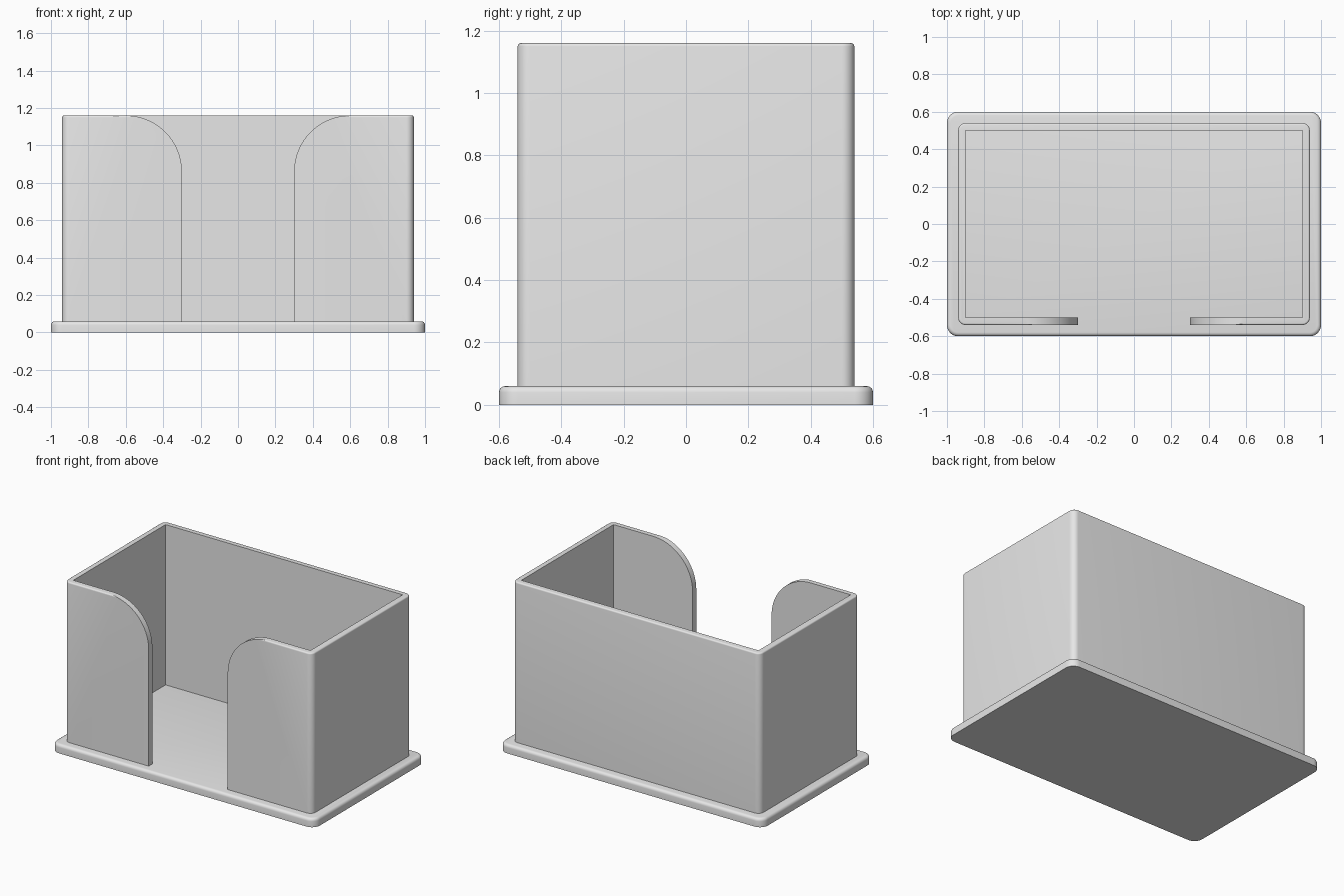
import bpy, bmesh, math

if "Cube" in bpy.data.objects:
    bpy.data.objects.remove(bpy.data.objects["Cube"], do_unlink=True)

grey = bpy.data.materials.new("light grey plastic")
grey.use_nodes = True
COLOUR = (0.8, 0.8, 0.8, 1)
grey.diffuse_color = COLOUR
grey.node_tree.nodes["Principled BSDF"].inputs["Base Color"].default_value = COLOUR


def make_object(name, bm):
    bmesh.ops.recalc_face_normals(bm, faces=bm.faces)
    mesh = bpy.data.meshes.new(name)
    bm.to_mesh(mesh)
    bm.free()
    mesh.materials.append(grey)
    obj = bpy.data.objects.new(name, mesh)
    bpy.context.collection.objects.link(obj)
    return obj


def prism(points, offset):
    """Extrude a closed outline of 3D points along an offset."""
    bm = bmesh.new()
    face = bm.faces.new([bm.verts.new(p) for p in points])
    side = bmesh.ops.extrude_face_region(bm, geom=[face])
    verts = [v for v in side["geom"] if isinstance(v, bmesh.types.BMVert)]
    bmesh.ops.translate(bm, verts=verts, vec=offset)
    return bm


def arc(cx, cy, radius, start, end, steps):
    angles = [math.radians(start + (end - start) * i / steps) for i in range(steps + 1)]
    return [(cx + radius * math.cos(a), cy + radius * math.sin(a)) for a in angles]


def rounded_slab(name, hx, hy, low, high, corner, edge):
    """Slab with round vertical corners and a rounded top edge."""
    outline = []
    for i, (sx, sy) in enumerate([(1, 1), (-1, 1), (-1, -1), (1, -1)]):
        outline += arc(sx * (hx - corner), sy * (hy - corner), corner, 90 * i, 90 * i + 90, 8)
    bm = prism([(x, y, low) for x, y in outline], (0, 0, high - low))
    rim = [e for e in bm.edges if all(abs(v.co.z - high) < 1e-5 for v in e.verts)]
    bmesh.ops.bevel(bm, geom=rim, offset=edge, segments=4, profile=0.5, affect='EDGES')
    return make_object(name, bm)


def cut(target, cutter):
    cutter.hide_render = True
    mod = target.modifiers.new("cut", 'BOOLEAN')
    mod.operation = 'DIFFERENCE'
    mod.solver = 'EXACT'
    mod.object = cutter
    bpy.context.view_layer.objects.active = target
    bpy.ops.object.modifier_apply(modifier=mod.name)
    bpy.data.objects.remove(cutter, do_unlink=True)


# Base plate and the solid block for the walls
base = rounded_slab("base_plate", 1.0, 0.6, 0, 0.06, 0.06, 0.02)
walls = rounded_slab("holder_walls", 0.94, 0.54, 0.055, 1.16, 0.04, 0.01)

# Hollow inside with square corners
inside = [(-0.9, -0.5, -0.1), (0.9, -0.5, -0.1), (0.9, 0.5, -0.1), (-0.9, 0.5, -0.1)]
cut(walls, make_object("inside_cutter", prism(inside, (0, 0, 1.5))))

# Front opening that flares out in a quarter circle on each side
half = [(0.3, -0.1)] + arc(0.6, 0.86, 0.3, 180, 90, 24) + [(0.6, 1.3)]
opening = half + [(-x, z) for x, z in reversed(half)]
cut(walls, make_object("opening_cutter", prism([(x, -0.8, z) for x, z in opening], (0, 0.5, 0))))

# Smooth shading with crisp edges
bpy.ops.object.select_all(action='DESELECT')
for obj in (base, walls):
    obj.select_set(True)
bpy.context.view_layer.objects.active = walls
bpy.ops.object.shade_smooth_by_angle(angle=math.radians(30))
